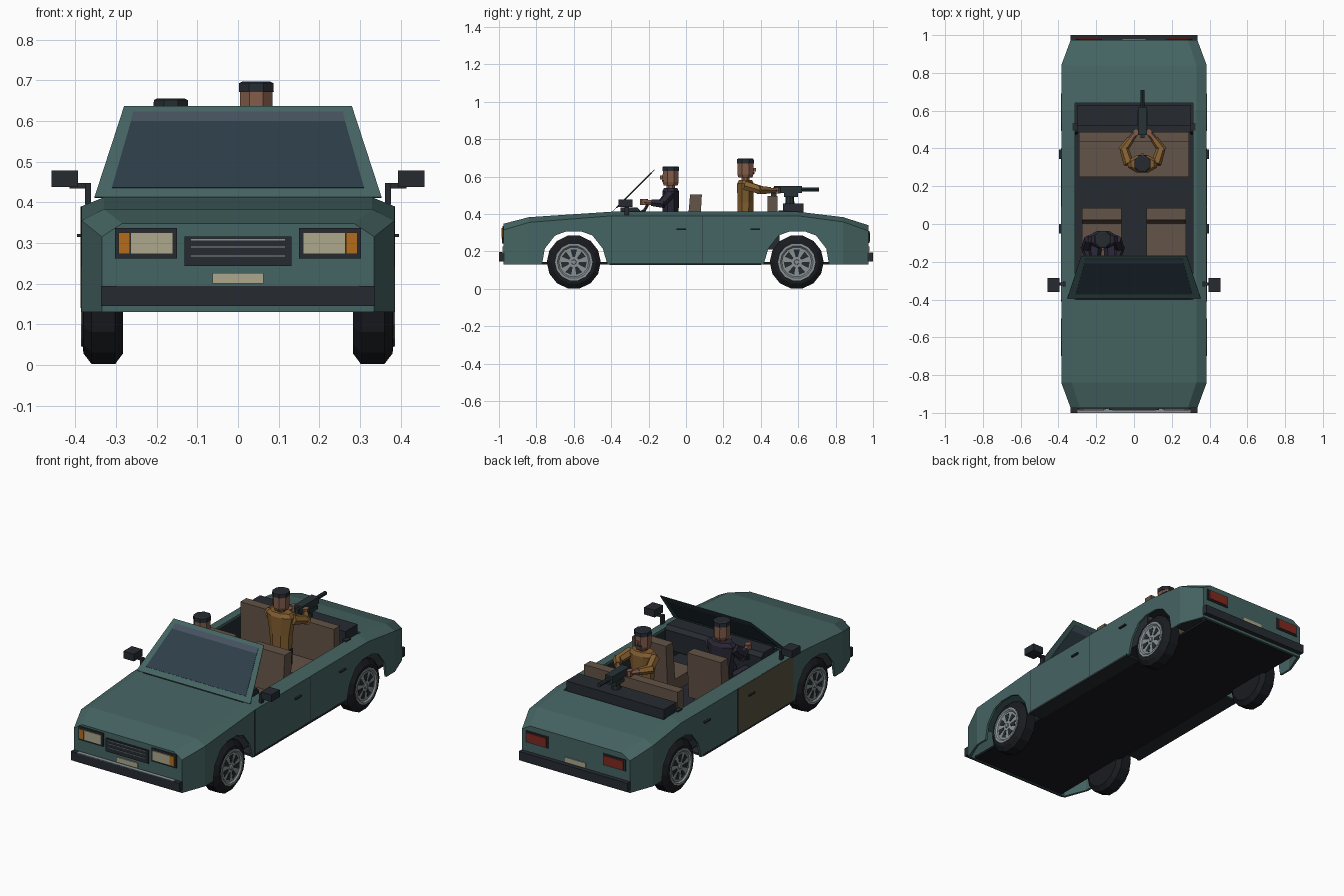
import bpy, bmesh, math
from mathutils import Vector

if "Cube" in bpy.data.objects:
    bpy.data.objects.remove(bpy.data.objects["Cube"])

COL = dict(teal=(.06, .13, .125), dark=(.019, .024, .031), tyre=(.010, .011, .014),
           seat=(.125, .088, .063), door=(.10, .083, .05), ochre=(.23, .115, .03),
           skin=(.22, .105, .066), navy=(.024, .021, .038), hub=(.25, .29, .30),
           cream=(.42, .39, .26), amber=(.45, .15, .012), red=(.22, .022, .014),
           glass=(.026, .048, .065), tint=(.06, .085, .115), metal=(.02, .032, .036))


def mat(c):
    m = bpy.data.materials.get(c) or bpy.data.materials.new(c)
    m.diffuse_color = (*COL[c], 1)
    m.use_nodes = True
    m.node_tree.nodes["Principled BSDF"].inputs["Base Color"].default_value = m.diffuse_color
    return m


def loft(name, rings, c):
    """Closed rings of points joined by quads and capped at both ends."""
    bm = bmesh.new()
    vs = [[bm.verts.new(p) for p in r] for r in rings]
    n = len(vs[0])
    for a, b in zip(vs, vs[1:]):
        for i in range(n):
            bm.faces.new((a[i], a[(i + 1) % n], b[(i + 1) % n], b[i]))
    bm.faces.new(vs[0])
    bm.faces.new(vs[-1])
    bmesh.ops.recalc_face_normals(bm, faces=bm.faces)
    me = bpy.data.meshes.new(name)
    bm.to_mesh(me)
    bm.free()
    me.materials.append(mat(c))
    ob = bpy.data.objects.new(name, me)
    bpy.context.collection.objects.link(ob)
    return ob


def box(name, x, y, z, c):
    return loft(name, [[(x[0], y[0], k), (x[1], y[0], k), (x[1], y[1], k), (x[0], y[1], k)] for k in z], c)


def side_prism(name, pts, x, c):
    return loft(name, [[(k, p[0], p[1]) for p in pts] for k in x], c)


def column(name, cx, cy, secs, c, n=8):
    """Vertical faceted solid from (z, half width, half depth) sections."""
    an = [2 * math.pi * (i + .5) / n for i in range(n)]
    k = 1 / math.cos(math.pi / n)
    return loft(name, [[(cx + rx * k * math.cos(a), cy + ry * k * math.sin(a), z) for a in an]
                       for z, rx, ry in secs], c)


def limb(name, a, b, r0, r1, c, n=6):
    a, b = Vector(a), Vector(b)
    q = (b - a).to_track_quat('Z', 'Y')
    return loft(name, [[p + q @ Vector((r * math.cos(2 * math.pi * i / n), r * math.sin(2 * math.pi * i / n), 0))
                        for i in range(n)] for p, r in ((a, r0), (b, r1))], c)


def cut(ob, cutters):
    for k in cutters:
        m = ob.modifiers.new('cut', 'BOOLEAN')
        m.operation, m.solver, m.object = 'DIFFERENCE', 'EXACT', k
    dg = bpy.context.evaluated_depsgraph_get()
    me = bpy.data.meshes.new_from_object(ob.evaluated_get(dg))
    ob.modifiers.clear()
    ob.data = me
    for k in cutters:
        bpy.data.objects.remove(k)


# body shell: outer loft minus inner loft, cabin opening and wheel arches
STATIONS = [(-.975, .335, .315, .285, .348), (-.84, .385, .355, .33, .383), (-.40, .385, .39, .33, .412),
            (.60, .385, .39, .33, .412), (.84, .385, .358, .33, .383), (.975, .335, .31, .285, .34)]


def hull(name, d, zb):
    rings = []
    for y, w, zs, wi, zt in STATIONS:
        y -= math.copysign(d, y) if abs(y) > .9 else 0
        w, zs, wi, zt = w - d, zs - d * .6, wi - d * .6, zt - d
        rings.append([(-w, y, zb), (-w, y, zs), (-wi, y, zt), (wi, y, zt), (w, y, zs), (w, y, zb)])
    return loft(name, rings, 'teal')


body = hull('body', 0, .13)
ARCH = [(-.17, .05), (-.17, .13), (-.155, .215), (-.10, .285), (-.04, .307), (.04, .307),
        (.10, .285), (.155, .215), (.18, .13), (.18, .05)]
front_arch = side_prism('arch_cutter', [(-.6 + y, z) for y, z in ARCH], (-.5, .5), 'teal')
rear_arch = side_prism('arch_cutter', [(.595 - y, z) for y, z in ARCH], (-.5, .5), 'teal')
cut(body, [hull('cavity_cutter', .012, .08), box('cabin_cutter', (-.312, .312), (-.40, .64), (.3, .5), 'teal'),
           front_arch, rear_arch])

# underside, interior tub, dashboard
box('floor_pan', (-.30, .30), (-.96, .96), (.13, .142), 'tyre')
box('cabin_floor', (-.32, .32), (-.39, .50), (.21, .222), 'dark')
for s in (-1, 1):
    box('cabin_lining', (s * .313, s * .325), (-.39, .50), (.21, .40), 'dark')
    box('sill', (s * .30, s * .386), (-.41, .40), (.128, .139), 'dark')
box('bulkhead', (-.32, .32), (-.395, -.385), (.21, .40), 'dark')
side_prism('dashboard', [(-.35, .30), (-.25, .30), (-.24, .415), (-.26, .435), (-.35, .435)], (-.30, .30), 'dark')

# doors: seams, handles, odd coloured left door
for s in (-1, 1):
    for y in (-.40, .09):
        box('door_seam', (s * .38, s * .3858), (y - .002, y + .002), (.14, .39), 'dark')
    for y in (-.025, .37):
        box('door_handle', (s * .384, s * .396), (y - .025, y + .025), (.314, .322), 'dark')
box('tan_door', (-.3875, -.366), (-.397, .087), (.14, .389), 'door')

# front and rear ends
for s, end in ((-1, 'front'), (1, 'rear')):
    box(end + '_bumper', (-.337, .337), (s * .965, s * 1.0), (.145, .194), 'dark')
    box(end + '_plate', (-.063, .063), (s * .97, s * .98), (.20, .226), 'cream')
box('bumper_strip', (-.30, .30), (-1.0, -.98), (.192, .196), 'hub')
box('grille', (-.132, .132), (-.984, -.97), (.243, .316), 'dark')
for z in (.268, .29, .308):
    box('grille_bar', (-.115, .115), (-.987, -.98), (z - .0015, z + .0015), 'hub')
for s in (-1, 1):
    box('lamp_bezel', (s * .15, s * .303), (-.982, -.97), (.262, .337), 'dark')
    box('headlight', (s * .16, s * .265), (-.987, -.97), (.273, .325), 'cream')
    box('indicator', (s * .266, s * .294), (-.987, -.97), (.273, .325), 'amber')
    box('tail_bezel', (s * .17, s * .31), (.97, .98), (.245, .31), 'dark')
    box('tail_light', (s * .18, s * .30), (.97, .985), (.253, .302), 'red')
    # door mirrors
    box('mirror_stem', (s * .365, s * .415), (-.325, -.31), (.434, .447), 'dark')
    box('mirror_foot', (s * .362, s * .376), (-.33, -.305), (.395, .447), 'dark')
    box('mirror', (s * .394, s * .459), (-.36, -.285), (.438, .478), 'dark')


# windscreen: thin raked plates, (half width, position up the slope)
def screen(name, lo, hi, back, front, c):
    return loft(name, [[(x, -.395 + .225 * t - .7 * o, .413 + .224 * t + .7 * o)
                        for x, t in ((-lo[0], lo[1]), (lo[0], lo[1]), (hi[0], hi[1]), (-hi[0], hi[1]))]
                       for o in (back, front)], c)


screen('windscreen_frame', (.353, 0), (.28, 1), -.003, 0, 'teal')
screen('windscreen_glass', (.31, .10), (.263, .83), -.005, .002, 'glass')
screen('windscreen_tint', (.263, .83), (.258, .93), -.005, .002, 'tint')

# wheels
N = 14
for s in (-1, 1):
    for cy in (-.6, .592):
        def ring(x, r):
            return [(s * x, cy + r * math.sin(2 * math.pi * (i + .5) / N),
                     .143 + r * math.cos(2 * math.pi * (i + .5) / N)) for i in range(N)]
        loft('tyre', [ring(*p) for p in ((.283, .06), (.283, .118), (.302, .1445), (.36, .1445),
                                         (.38, .118), (.382, .10), (.372, .09))], 'tyre')
        loft('hub', [ring(*p) for p in ((.36, .098), (.386, .10), (.386, .088), (.378, .08))], 'hub')
        loft('hub_cap', [ring(.37, .016), ring(.384, .012)], 'hub')
        for k in range(7):
            a = 2 * math.pi * k / 7
            side_prism('hub_window', [(cy + r * math.sin(a + d), .143 + r * math.cos(a + d))
                                      for r, d in ((.028, -.22), (.07, -.25), (.07, .25), (.028, .22))],
                       (s * .37, s * .380), 'dark')

# seats
for s in (-1, 1):
    box('front_seat', (s * .065, s * .275), (-.17, .03), (.222, .29), 'seat')
    side_prism('front_seat_back', [(.0, .25), (.07, .25), (.085, .505), (.022, .505)], (s * .065, s * .275), 'seat')
box('rear_seat', (-.29, .29), (.25, .45), (.222, .29), 'seat')
box('rear_seat_back', (-.29, .29), (.435, .488), (.25, .497), 'seat')

# folded roof
box('folded_roof', (-.303, .303), (.518, .628), (.37, .456), 'dark')
box('roof_well', (-.312, .312), (.488, .64), (.36, .375), 'dark')
for s in (-1, 1):
    box('roof_hinge', (s * .30, s * .325), (.495, .535), (.37, .418), 'dark')

# mounted gun
limb('gun_post', (.045, .555, .45), (.045, .555, .515), .025, .02, 'metal', 8)
box('gun_cradle', (.015, .075), (.525, .60), (.49, .512), 'metal')
box('gun_body', (.022, .068), (.47, .62), (.512, .55), 'metal')
limb('gun_barrel', (.045, .61, .531), (.045, .71, .531), .011, .011, 'metal', 8)
box('gun_grip', (.035, .055), (.455, .485), (.49, .54), 'metal')

# steering wheel
bpy.ops.mesh.primitive_torus_add(location=(-.165, -.225, .415), rotation=(math.radians(60), 0, 0), major_segments=12,
                                 minor_segments=5, major_radius=.06, minor_radius=.008)
bpy.context.object.name = 'steering_wheel'
bpy.context.object.data.materials.append(mat('dark'))
limb('steering_column', (-.165, -.30, .37), (-.165, -.225, .415), .012, .012, 'dark')


# people: f is the facing along y, top is the height of the hat
def person(role, x, y, f, top, base, shirt, elbow, hand):
    sh = top - .115
    column(role + '_torso', x, y, [(base, .055, .04), (sh - .12, .06, .043), (sh - .02, .078, .045), (sh, .06, .035)], shirt)
    column(role + '_neck', x, y, [(sh - .01, .022, .022), (sh + .025, .022, .022)], 'skin')
    column(role + '_head', x, y, [(sh + .012, .034, .037), (sh + .03, .04, .043), (top - .02, .04, .042)], 'skin')
    column(role + '_hat', x, y, [(top - .026, .043, .045), (top - .004, .042, .044), (top, .034, .036)], 'dark')
    box(role + '_nose', (x - .007, x + .007), (y + f * .035, y + f * .056), (sh + .045, sh + .065), 'skin')
    box(role + '_moustache', (x - .02, x + .02), (y + f * .035, y + f * .047), (sh + .033, sh + .042), 'dark')
    for s in (-1, 1):
        e = Vector((x + s * elbow[0], elbow[1], elbow[2]))
        h = Vector((x + s * hand[0], hand[1], hand[2]))
        w = e.lerp(h, .55)
        limb(role + '_upper_arm', (x + s * .072, y, sh - .03), e, .028, .024, shirt)
        limb(role + '_sleeve', e - (h - e) * .15, w, .025, .02, shirt)
        limb(role + '_forearm', w, h, .016, .014, 'skin')
        column(role + '_hand', h.x, h.y, [(h.z - .016, .014, .018), (h.z + .016, .014, .018)], 'skin', 6)


person('driver', -.165, -.082, -1, .655, .28, 'navy', (.09, -.13, .455), (.062, -.225, .465))
person('gunner', .045, .318, 1, .697, .36, 'ochre', (.098, .40, .528), (.035, .485, .525))
for s in (-1, 1):
    limb('driver_thigh', (-.165 + s * .04, -.07, .31), (-.165 + s * .05, -.24, .32), .04, .032, 'navy')
    limb('driver_shin', (-.165 + s * .05, -.23, .33), (-.165 + s * .05, -.31, .225), .03, .025, 'navy')
    limb('gunner_leg', (.045 + s * .032, .318, .29), (.045 + s * .03, .318, .38), .03, .036, 'navy')
